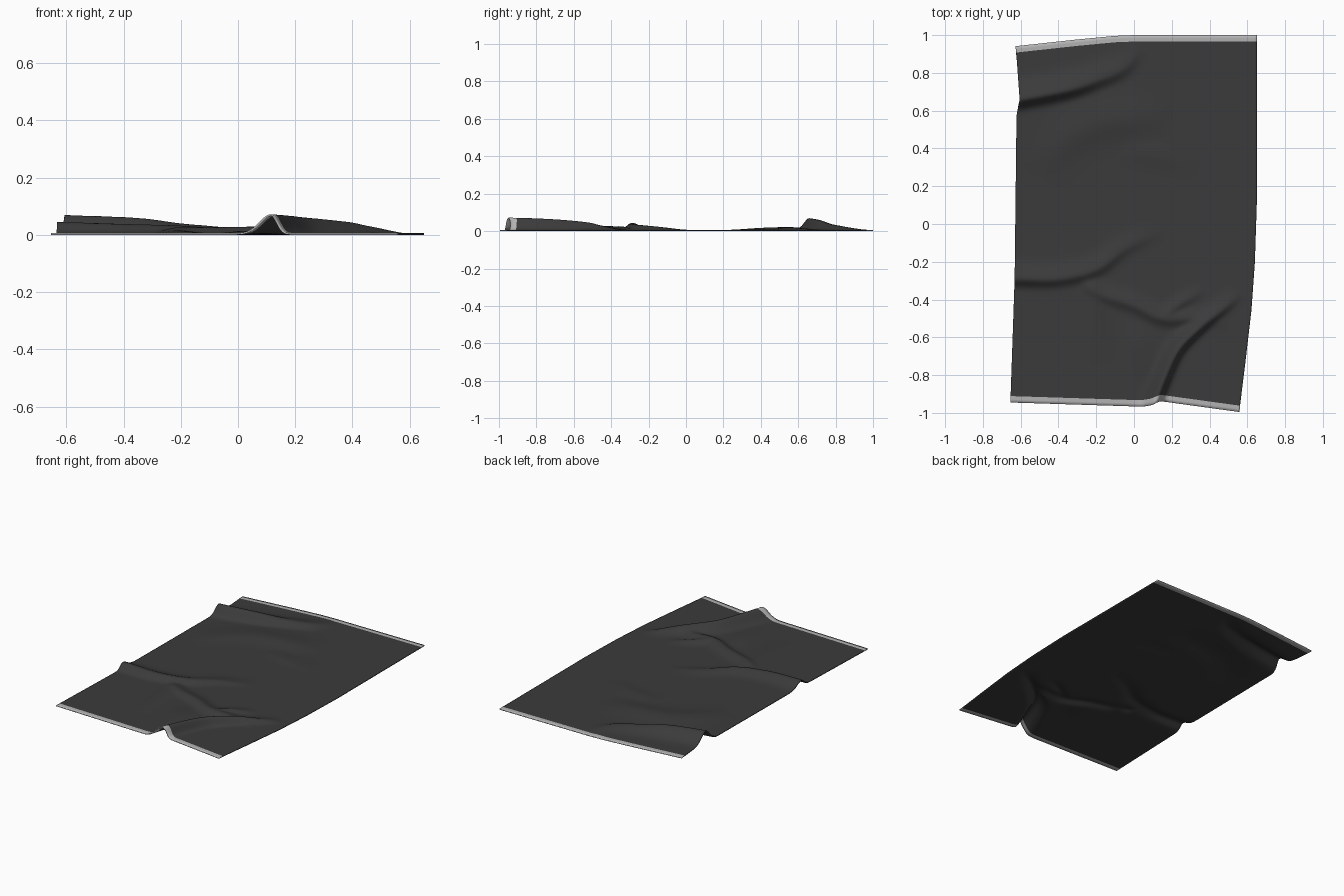
import bpy
import math
from mathutils import Vector

cube = bpy.data.objects.get("Cube")
if cube:
    bpy.data.objects.remove(cube)


def material(name, value):
    mat = bpy.data.materials.new(name)
    mat.use_nodes = True
    color = (value, value, value, 1)
    mat.diffuse_color = color
    bsdf = mat.node_tree.nodes["Principled BSDF"]
    bsdf.inputs["Base Color"].default_value = color
    bsdf.inputs["Roughness"].default_value = 0.9
    return mat


def sample(points, t):
    """Piecewise linear curve through (position, value) pairs."""
    for (a, va), (b, vb) in zip(points, points[1:]):
        if t <= b:
            return va + (vb - va) * max(0, (t - a) / (b - a))
    return points[-1][1]


def smooth_path(points, steps=5):
    """Catmull-Rom curve through (x, y, height) points."""
    pts = [Vector(p) for p in points]
    pts = [pts[0] * 2 - pts[1]] + pts + [pts[-1] * 2 - pts[-2]]
    out = []
    for a, b, c, d in zip(pts, pts[1:], pts[2:], pts[3:]):
        for i in range(steps):
            t = i / steps
            out.append((b * 2 + (c - a) * t + (a * 2 - b * 5 + c * 4 - d) * t ** 2
                        + (b * 3 - a - c * 3 + d) * t ** 3) / 2)
    return out + [pts[-2]]


# Folds: left width, right width (seen along the path), crest points
folds = [
    (0.07, 0.038, [(-0.75, 0.64, 0.065), (-0.6, 0.66, 0.063), (-0.35, 0.71, 0.053),
                   (-0.2, 0.76, 0.034), (-0.05, 0.83, 0.02), (0.03, 0.95, 0)]),
    (0.11, 0.09, [(-0.5, 0.25, 0), (-0.4, 0.4, 0.011), (-0.25, 0.51, 0.015),
                  (0, 0.56, 0.014), (0.2, 0.55, 0)]),
    (0.08, 0.05, [(-0.1, 0.38, 0), (0.1, 0.36, 0.006), (0.35, 0.3, 0)]),
    (0.06, 0.035, [(-0.75, -0.29, 0.04), (-0.6, -0.29, 0.038), (-0.4, -0.29, 0.032),
                   (-0.2, -0.24, 0.026), (-0.05, -0.13, 0.015), (0.15, -0.03, 0)]),
    (0.05, 0.026, [(0.09, -1.08, 0.066), (0.115, -0.95, 0.066), (0.17, -0.8, 0.062),
                   (0.24, -0.66, 0.054), (0.36, -0.54, 0.042), (0.47, -0.45, 0.022),
                   (0.57, -0.36, 0)]),
    (0.05, 0.035, [(-0.3, -0.25, 0), (-0.2, -0.36, 0.017), (0, -0.43, 0.022),
                   (0.15, -0.5, 0.024), (0.3, -0.5, 0.018), (0.5, -0.52, 0)]),
    (0.04, 0.03, [(0.12, -0.52, 0), (0.22, -0.44, 0.018), (0.38, -0.34, 0)]),
    (0.06, 0.05, [(-0.22, -0.35, 0.012), (-0.2, -0.55, 0.008), (-0.18, -0.75, 0)]),
    (0.08, 0.05, [(0, -0.5, 0), (0.02, -0.65, 0.008), (0.08, -0.85, 0)]),
]
paths = [(wl, wr, smooth_path(p)) for wl, wr, p in folds]


def height(x, y):
    total = 0
    for wl, wr, path in paths:
        best = None
        for a, b in zip(path, path[1:]):
            dx, dy = b.x - a.x, b.y - a.y
            px, py = x - a.x, y - a.y
            t = min(1, max(0, (px * dx + py * dy) / (dx * dx + dy * dy)))
            dist = (px - dx * t) ** 2 + (py - dy * t) ** 2
            if best is None or dist < best[0]:
                best = (dist, dx * py - dy * px, a.z + (b.z - a.z) * t)
        dist, side, crest = best
        width = wl if side > 0 else wr
        total += (max(0, crest) * math.exp(-dist / width ** 2)) ** 2
    return math.sqrt(total)


# Outline of the mat
left_edge = [(-1, -0.655), (-0.3, -0.632), (0.6, -0.622), (0.68, -0.605),
             (0.9, -0.62), (1, -0.63)]
right_edge = [(-1, 0.555), (-0.72, 0.59), (-0.45, 0.622), (-0.2, 0.64), (0.1, 0.65), (1, 0.65)]
back_edge = [(-0.64, 0.94), (-0.3, 0.977), (-0.1, 0.996), (0, 1), (0.65, 1)]
front_edge = [(-0.655, -0.945), (0.04, -0.967), (0.09, -0.958), (0.14, -0.938), (0.555, -0.995)]

# Mat surface, with a pale band at both ends
BAND, NX, NY = 0.034, 130, 180
verts, faces, tones = [], [], []
for j in range(NY + 1):
    for i in range(NX + 1):
        u = i / NX
        guess = -0.97 + 1.94 * j / NY
        x = sample(left_edge, guess) * (1 - u) + sample(right_edge, guess) * u
        y0, y1 = sample(front_edge, x), sample(back_edge, x)
        inner = (j - 2) / (NY - 4)
        if j < 2:
            y = y0 + BAND * j / 2
        elif j > NY - 2:
            y = y1 - BAND * (NY - j) / 2
        else:
            y = y0 + BAND + (y1 - y0 - 2 * BAND) * inner
        verts.append((x, y, 0.006 + height(x, y)))
for j in range(NY):
    for i in range(NX):
        k = j * (NX + 1) + i
        faces.append((k, k + 1, k + NX + 2, k + NX + 1))
        tones.append(1 if j < 2 or j >= NY - 2 else 0)

mesh = bpy.data.meshes.new("floor_mat")
mesh.from_pydata(verts, [], faces)
mesh.materials.append(material("charcoal cloth", 0.043))
mesh.materials.append(material("pale grey trim", 0.45))
mesh.polygons.foreach_set("material_index", tones)
mat_object = bpy.data.objects.new("floor_mat", mesh)
bpy.context.collection.objects.link(mat_object)

# Cloth thickness and smooth shading
solid = mat_object.modifiers.new("thickness", "SOLIDIFY")
solid.thickness = 0.006
solid.offset = -1
bpy.context.view_layer.objects.active = mat_object
mat_object.select_set(True)
bpy.ops.object.shade_smooth_by_angle(angle=math.radians(50))
